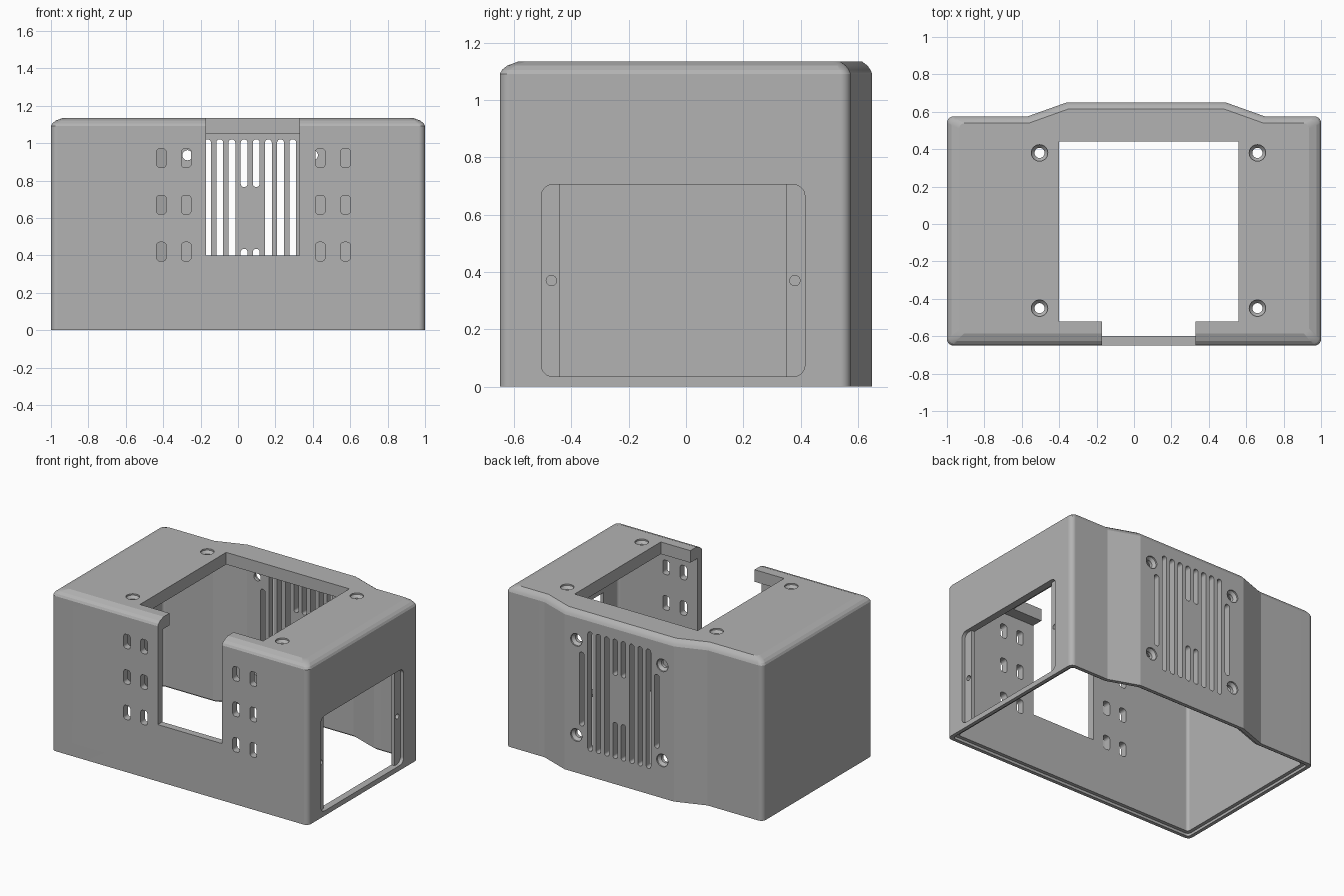
import bpy, bmesh, math
from mathutils import Vector

cube = bpy.data.objects.get("Cube")
if cube:
    bpy.data.objects.remove(cube, do_unlink=True)

HEIGHT, WALL, CEILING = 1.135, 0.05, 1.05
FAN_X, FAN_Z = 0.065, 0.60

grey = bpy.data.materials.new("light grey plastic")
grey.use_nodes = True
grey.diffuse_color = (0.45, 0.45, 0.45, 1)
grey.node_tree.nodes["Principled BSDF"].inputs["Base Color"].default_value = (0.45, 0.45, 0.45, 1)


def fillet(points, radii, steps=8):
    """Round the corners of a closed 2D outline."""
    out = []
    for i, p in enumerate(points):
        p, r = Vector(p), radii[i]
        if r == 0:
            out.append(p)
            continue
        a = (Vector(points[i - 1]) - p).normalized()
        b = (Vector(points[(i + 1) % len(points)]) - p).normalized()
        half = a.angle(b) / 2
        centre = p + (a + b).normalized() * (r / math.sin(half))
        start = p + a * (r / math.tan(half)) - centre
        end = p + b * (r / math.tan(half)) - centre
        sweep = math.pi - 2 * half
        for k in range(steps + 1):
            t = k / steps
            out.append(centre + (start * math.sin((1 - t) * sweep) + end * math.sin(t * sweep)) / math.sin(sweep))
    return out


def footprint(side, front, back, r):
    """Case outline with the raised fan panel at the back, inset per side."""
    s, x, y = 0.185 * back, 1 - side, 0.575 - back
    pts = [(-x, front - 0.65), (x, front - 0.65), (x, y), (0.70 - s, y), (0.49 - s, 0.65 - back),
           (-0.36 + s, 0.65 - back), (-0.57 + s, y), (-x, y)]
    return fillet(pts, [r, r, r, 0, 0, 0, 0, r])


def box_outline(u0, u1, v0, v1, r=0):
    return fillet([(u0, v0), (u1, v0), (u1, v1), (u0, v1)], [r] * 4)


PLACE = {"x": lambda u, v, w: (w, u, v), "y": lambda u, v, w: (u, w, v), "z": lambda u, v, w: (u, v, w)}


def loft(bm, rings, axis="z"):
    """Closed solid through (outline, level) rings along an axis."""
    loops = [[bm.verts.new(PLACE[axis](p[0], p[1], level)) for p in outline] for outline, level in rings]
    n = len(loops[0])
    for a, b in zip(loops, loops[1:]):
        for i in range(n):
            bm.faces.new((a[i], a[(i + 1) % n], b[(i + 1) % n], b[i]))
    bm.faces.new(loops[0])
    bm.faces.new(loops[-1])


def prism(bm, outline, w0, w1, axis="z"):
    loft(bm, [(outline, w0), (outline, w1)], axis)


def circle(u, v, r):
    return [(u + r * math.cos(k * math.tau / 32), v + r * math.sin(k * math.tau / 32)) for k in range(32)]


def make(name, bm):
    bmesh.ops.recalc_face_normals(bm, faces=bm.faces)
    mesh = bpy.data.meshes.new(name)
    bm.to_mesh(mesh)
    bm.free()
    obj = bpy.data.objects.new(name, mesh)
    mesh.materials.append(grey)
    bpy.context.collection.objects.link(obj)
    return obj


def cut(target, bm):
    """Subtract a set of separate solids and discard them."""
    tool = make("cutter", bm)
    tool.hide_render = True
    mod = target.modifiers.new("cut", "BOOLEAN")
    mod.operation, mod.solver, mod.object = "DIFFERENCE", "EXACT", tool
    bpy.context.view_layer.objects.active = target
    bpy.ops.object.modifier_apply(modifier=mod.name)
    bpy.data.objects.remove(tool, do_unlink=True)


# Outer body with softened top rim
bm = bmesh.new()
body = footprint(0, 0, 0, 0.035)
loft(bm, [(body, 0), (body, 1.092), (footprint(0.008, 0.008, 0.006, 0.034), 1.106),
          (footprint(0.025, 0.025, 0.016, 0.032), 1.12), (footprint(0.065, 0.065, 0.036, 0.03), HEIGHT)])
case = make("case_shell", bm)

# Hollow inside, open at the bottom
bm = bmesh.new()
prism(bm, footprint(WALL, WALL, WALL, 0.02), -0.1, CEILING)
cut(case, bm)

# Stepped bottom rim
bm = bmesh.new()
prism(bm, footprint(0.025, 0.025, 0.025, 0.025), -0.1, 0.018)
cut(case, bm)

# Top window
bm = bmesh.new()
prism(bm, box_outline(-0.40, 0.56, -0.52, 0.44), 1.0, 1.3)
cut(case, bm)

# Front notch running up through the top edge
bm = bmesh.new()
prism(bm, box_outline(-0.17, 0.33, 0.40, 1.3), -0.8, -0.5, "y")
cut(case, bm)

# Side panel recess, then the opening between its two tabs
bm = bmesh.new()
prism(bm, box_outline(-0.505, 0.415, 0.035, 0.705, 0.04), 0.975, 1.1, "x")
cut(case, bm)
bm = bmesh.new()
prism(bm, box_outline(-0.44, 0.35, 0.035, 0.705), 0.9, 1.1, "x")
cut(case, bm)

bm = bmesh.new()
# Screw holes in the side tabs
for y in (-0.47, 0.38):
    prism(bm, circle(y, 0.37, 0.018), 0.9, 1.1, "x")

# Front cable slots
for x in (-0.41, -0.277, 0.44, 0.575):
    for z in (0.42, 0.67, 0.92):
        prism(bm, box_outline(x - 0.026, x + 0.026, z - 0.05, z + 0.05, 0.018), -0.7, -0.55, "y")

# Fan grille, mirrored about the fan centre: (offset, lower end, upper end)
slots = [(0.0975, -0.42, 0.42), (0.1625, -0.42, 0.42), (0.2275, -0.42, 0.42), (0.2925, -0.26, 0.26),
         (0.0325, 0.165, 0.42), (0.0325, -0.42, -0.165)]
for side in (-1, 1):
    for off, low, high in slots:
        x = FAN_X + side * off
        prism(bm, box_outline(x - 0.018, x + 0.018, FAN_Z + low, FAN_Z + high, 0.0175), 0.55, 0.7, "y")

# Fan and lid screw holes
fan_screws = [(FAN_X + sx * 0.335, FAN_Z + sz * 0.335) for sx in (-1, 1) for sz in (-1, 1)]
lid_screws = [(x, y) for x in (-0.505, 0.66) for y in (-0.45, 0.38)]
for u, v in fan_screws:
    prism(bm, circle(u, v, 0.027), 0.55, 0.7, "y")
for u, v in lid_screws:
    prism(bm, circle(u, v, 0.027), 1.0, 1.2)
cut(case, bm)

# Countersinks
bm = bmesh.new()
for screws, face, axis in ((fan_screws, 0.65, "y"), (lid_screws, HEIGHT, "z")):
    for u, v in screws:
        loft(bm, [(circle(u, v, 0.024), face - 0.032), (circle(u, v, 0.044), face - 0.01),
                  (circle(u, v, 0.044), face + 0.02)], axis)
cut(case, bm)

# Soft shading on the rounded corners only
bpy.ops.object.select_all(action="DESELECT")
case.select_set(True)
bpy.context.view_layer.objects.active = case
bpy.ops.object.shade_smooth_by_angle(angle=math.radians(18))
weighted = case.modifiers.new("even_normals", "WEIGHTED_NORMAL")
weighted.keep_sharp = True
